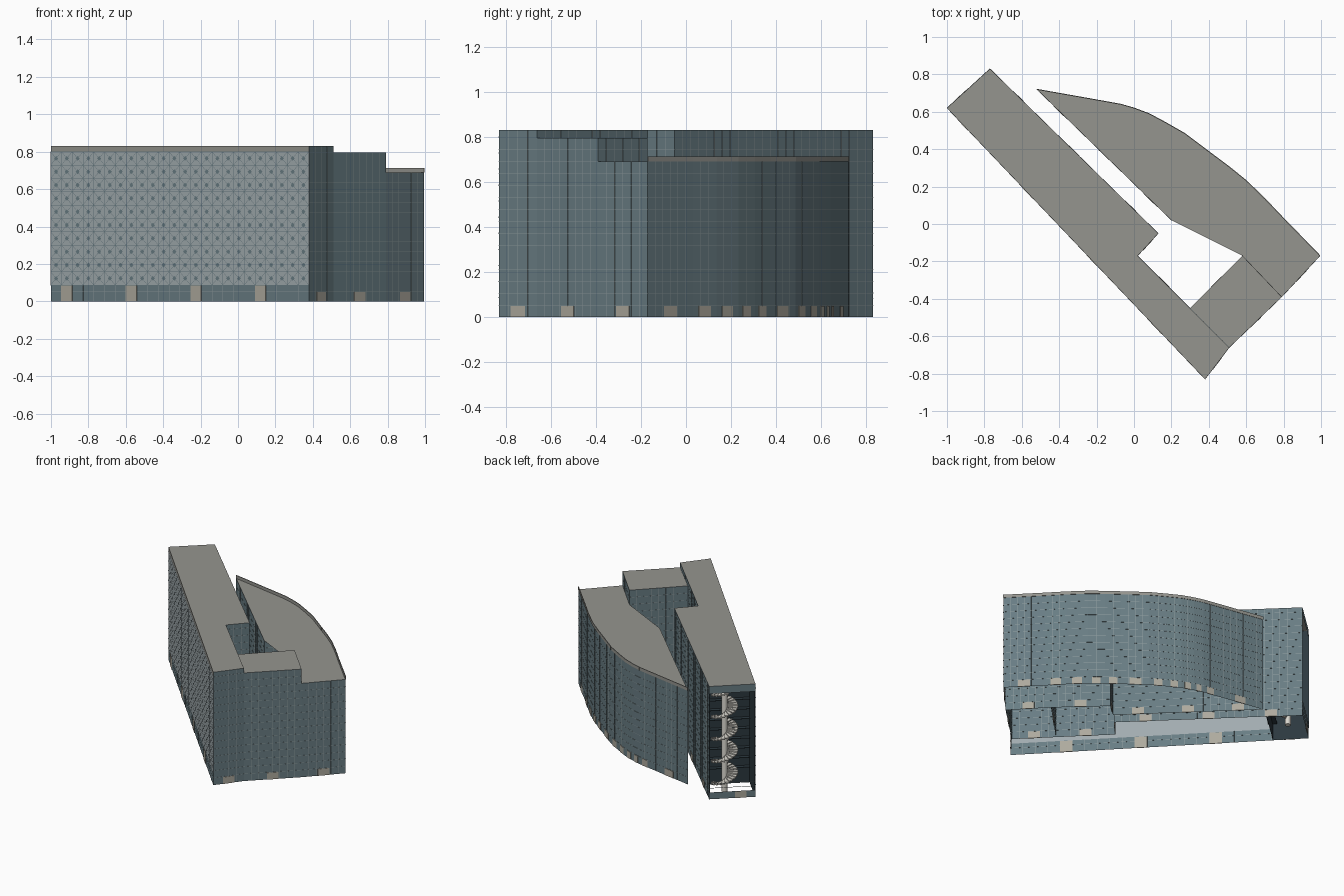
import bpy, bmesh, math
from mathutils import Vector, Matrix

if "Cube" in bpy.data.objects:
    bpy.data.objects.remove(bpy.data.objects["Cube"])


def mat(name, *c):
    m = bpy.data.materials.new(name)
    m.diffuse_color = (*c, 1)
    m.use_nodes = True
    m.node_tree.nodes["Principled BSDF"].inputs["Base Color"].default_value = m.diffuse_color
    return m


GLASS = mat("glass", .14, .205, .23)
FRAME = mat("frame", .27, .33, .34)
DOOR = mat("door", .42, .40, .34)
ROOF = mat("roof", .30, .30, .275)
PANEL = mat("panel", .36, .41, .43)
DARK = mat("dark", .025, .04, .05)
WHITE = mat("white", .72, .70, .64)


def finish(bm, name, m):
    me = bpy.data.meshes.new(name)
    bm.to_mesh(me)
    bm.free()
    me.materials.append(m)
    ob = bpy.data.objects.new(name, me)
    bpy.context.collection.objects.link(ob)
    return ob


def face(bm, pts):
    bm.faces.new([bm.verts.new(p) for p in pts])


def sheet(bm, p, q, z0, z1):
    face(bm, [(*p, z0), (*q, z0), (*q, z1), (*p, z1)])


def bar(bm, p, q, z0, z1, t):
    """Upright box running from p to q in plan, thickness t."""
    p, q = Vector(p), Vector(q)
    d, c = q - p, (p + q) / 2
    m = (Matrix.Translation((c.x, c.y, (z0 + z1) / 2))
         @ Matrix.Rotation(math.atan2(d.y, d.x), 4, 'Z')
         @ Matrix.Diagonal((d.length, t, z1 - z0, 1)))
    bmesh.ops.create_cube(bm, size=1, matrix=m)


def along(p, q, u):
    return Vector(p).lerp(Vector(q), u)


def mullions(bm, p, q, h, step=.05):
    L = (Vector(q) - Vector(p)).length
    n = max(1, round(L / step))
    e = .0012 / L
    for i in range(1, n):
        bar(bm, along(p, q, i / n - e), along(p, q, i / n + e), 0, h, .002)
    k = 1
    while k * .053 < h - .01:
        bar(bm, p, q, k * .053 - .001, k * .053 + .001, .002)
        k += 1


def doors(bm, p, q, n, w=.08, h=.05):
    L = (Vector(q) - Vector(p)).length
    for i in range(n):
        u = (i + .5) / n
        bar(bm, along(p, q, u - w / L / 2), along(p, q, u + w / L / 2), 0, h, .005)


def volume(name, pts, h, skip, spacing):
    """Open-bottomed glazed block with a flat roof; edges in skip are left out."""
    g, f, d, r = (bmesh.new() for _ in range(4))
    for i, p in enumerate(pts):
        q = pts[(i + 1) % len(pts)]
        if i in skip:
            continue
        sheet(g, p, q, 0, h)
        mullions(f, p, q, h)
        L = (Vector(q) - Vector(p)).length
        doors(d, p, q, max(1, round(L / spacing)), min(.08, L * .5))
    face(r, [(*p, h) for p in pts])
    bmesh.ops.triangulate(r, faces=r.faces[:])
    finish(g, name + "_glazing", GLASS)
    finish(f, name + "_mullions", FRAME)
    finish(d, name + "_doors", DOOR)
    finish(r, name + "_roof", ROOF)


# footprints, counter-clockwise
W, S = (-1, .62), (.38, -.83)
N = (-.77, .83)
bar_pts = [W, S, (.51, -.66), (.30, -.45), (.02, -.17), (.13, -.05), N]
link_pts = [(.30, -.45), (.51, -.66), (.79, -.39), (.58, -.17)]
curve = [(.995, -.17), (.80, .03), (.70, .135), (.60, .232), (.51, .305), (.42, .372),
         (.27, .485), (.17, .542), (.08, .59), (0, .62), (-.07, .64), (-.17, .658), (-.52, .72)]
wing_pts = [(.79, -.39)] + curve + [(.20, .02), (.29, .10), (.58, -.17)]

volume("long_block", bar_pts, .83, {0, 6}, .36)
volume("link_block", link_pts, .795, {0}, .4)
volume("curved_wing", wing_pts, .69, {len(wing_pts) - 1}, .3)

# parapet along the curved wall
b = bmesh.new()
for p, q in zip(curve, curve[1:]):
    bar(b, p, q, .69, .713, .005)
finish(b, "curved_parapet", ROOF)

# patterned long facade: glazed base, panel field, grey cornice
H0, H1, NC, NR = .087, .80, 24, 10
b = bmesh.new()
sheet(b, W, S, 0, H0)
finish(b, "base_glazing", GLASS)
b = bmesh.new()
mullions(b, W, S, H0, .083)
finish(b, "base_mullions", FRAME)
b = bmesh.new()
doors(b, along(W, S, -.005), along(W, S, .87 + .05), 0)
for i in range(4):
    u = .062 + .25 * i
    bar(b, along(W, S, u - .021), along(W, S, u + .021), 0, H0 - .003, .005)
finish(b, "base_doors", DOOR)
b = bmesh.new()
sheet(b, W, S, H0, H1)
finish(b, "panel_field", PANEL)
b = bmesh.new()
sheet(b, W, S, H1, .83)
finish(b, "cornice", ROOF)

LEN = (Vector(S) - Vector(W)).length
DIR = (Vector(S) - Vector(W)) / LEN
OUT = Vector((DIR.y, -DIR.x)) * .002


def on_facade(s, z):
    v = Vector(W) + DIR * s + OUT
    return Vector((v.x, v.y, z))


def strip(bm, s0, z0, s1, z1, t):
    d = Vector((s1 - s0, z1 - z0)).normalized()
    n = Vector((-d.y, d.x)) * t / 2
    face(bm, [on_facade(s0 - n.x, z0 - n.y), on_facade(s1 - n.x, z1 - n.y),
              on_facade(s1 + n.x, z1 + n.y), on_facade(s0 + n.x, z0 + n.y)])


b = bmesh.new()
cw, ch = LEN / NC, (H1 - H0) / NR
for i in range(NC):
    strip(b, i * cw + .001, H0, i * cw + .001, H1, .003)
    for j in range(NR):
        s, z = i * cw, H0 + j * ch
        strip(b, s, z, s + cw, z + ch, .0022)
        strip(b, s, z + ch, s + cw, z, .0022)
        cs, cz = s + cw / 2, z + ch / 2
        face(b, [on_facade(cs + dx * .016, cz + dz * .013)
                 for dx, dz in ((0, -1), (1, 0), (0, 1), (-1, 0))])
for j in range(NR + 1):
    strip(b, 0, H0 + j * ch, LEN, H0 + j * ch, .003)
finish(b, "facade_lattice", GLASS)

# open stair end: bands top and bottom, door, rails and dark lining
b = bmesh.new()
sheet(b, N, W, 0, .05)
sheet(b, N, W, .775, .83)
finish(b, "stair_end_bands", GLASS)
b = bmesh.new()
bar(b, along(N, W, .56), along(N, W, .80), 0, .048, .005)
finish(b, "stair_end_door", DOOR)
inward = Vector((.715, -.699))
N2, W2 = Vector(N) + inward * .24, Vector(W) + DIR * .24
b = bmesh.new()
sheet(b, N2, W2, 0, .825)
sheet(b, along(N, W, .015), along(N2, W2, .015), 0, .825)
sheet(b, along(W, N, .015), along(W2, N2, .015), 0, .825)
for k in range(1, 11):
    z = .05 + k * .0715
    bar(b, along(N2, W2, .02), along(N2, W2, .98), z - .002, z + .002, .06)
finish(b, "stairwell_lining", DARK)
b = bmesh.new()
for k in range(1, 3):
    bar(b, N, W, .05 + k * .03, .052 + k * .03, .003)
finish(b, "stair_rails", FRAME)

# spiral stair
C = along(N, W, .40) + inward * .115
b = bmesh.new()
bmesh.ops.create_cone(b, cap_ends=True, segments=16, radius1=.02, radius2=.02, depth=.80,
                      matrix=Matrix.Translation((C.x, C.y, .40)))
finish(b, "stair_column", WHITE)
b = bmesh.new()
STEPS, TURNS = 20, 4.5
for k in range(int(STEPS * TURNS)):
    a0, a1 = (2 * math.pi * (k + e) / STEPS for e in (0, 1))
    z = .05 + k * .163 / STEPS
    ring = [(r * math.cos(a) + C.x, r * math.sin(a) + C.y)
            for r, a in ((.018, a0), (.09, a0), (.09, a1), (.018, a1))]
    lo = [b.verts.new((*p, z - .008)) for p in ring]
    hi = [b.verts.new((*p, z)) for p in ring]
    b.faces.new(lo[::-1])
    b.faces.new(hi)
    for i in range(4):
        j = (i + 1) % 4
        b.faces.new((lo[i], lo[j], hi[j], hi[i]))
finish(b, "spiral_steps", WHITE)
